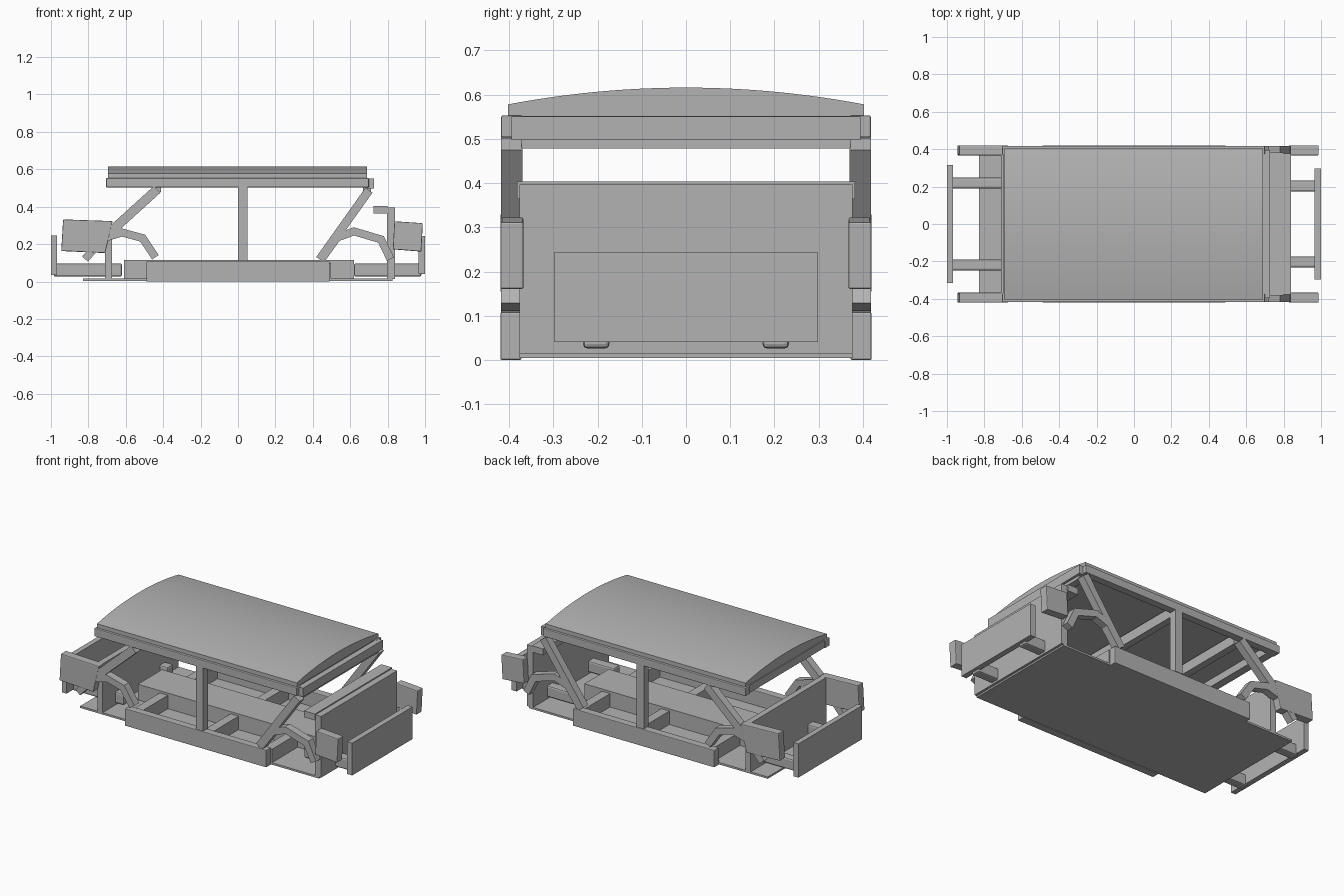
import bpy
import bmesh
from mathutils import Vector

cube = bpy.data.objects.get("Cube")
if cube:
    bpy.data.objects.remove(cube)

grey = bpy.data.materials.new("plain_grey")
grey.use_nodes = True
GREY = (0.45, 0.45, 0.45, 1)
grey.diffuse_color = GREY
grey.node_tree.nodes["Principled BSDF"].inputs["Base Color"].default_value = GREY


def prism(name, profile, axis, lo, hi, mirror=False, bevel=0.0):
    """Extrude a 2D profile along x or y; optionally mirror it to the other side."""
    bm = bmesh.new()
    rings = []
    for d in (lo, hi):
        rings.append([bm.verts.new((a, d, z) if axis == "y" else (d, a, z))
                      for a, z in profile])
    n = len(profile)
    for ring in rings:
        bm.faces.new(ring)
    for i in range(n):
        j = (i + 1) % n
        bm.faces.new((rings[0][i], rings[0][j], rings[1][j], rings[1][i]))
    bmesh.ops.recalc_face_normals(bm, faces=bm.faces)
    mesh = bpy.data.meshes.new(name)
    bm.to_mesh(mesh)
    bm.free()
    mesh.materials.append(grey)
    ob = bpy.data.objects.new(name, mesh)
    bpy.context.collection.objects.link(ob)
    if bevel:
        mod = ob.modifiers.new("soft_edges", "BEVEL")
        mod.width = bevel
        mod.segments = 2
    if mirror:
        mod = ob.modifiers.new("other_side", "MIRROR")
        mod.use_axis = (False, True, False)
    return ob


def box(name, x, y, z, mirror=False, bevel=0.0):
    rect = [(x[0], z[0]), (x[1], z[0]), (x[1], z[1]), (x[0], z[1])]
    return prism(name, rect, "y", y[0], y[1], mirror, bevel)


def bar(name, path, width, y):
    """Flat bar of constant width following a path in the side plane."""
    pts = [Vector(p) for p in path]
    left, right = [], []
    for i, p in enumerate(pts):
        sides = []
        for a, b in zip(pts[max(i - 1, 0):i + 1], pts[max(i - 1, 0) + 1:i + 2]):
            d = (b - a).normalized()
            sides.append(Vector((-d.y, d.x)))
        n = sum(sides, Vector((0, 0))).normalized()
        off = n * (width / 2 / n.dot(sides[0]))
        left.append(p + off)
        right.append(p - off)
    return prism(name, left + right[::-1], "y", y[0], y[1], mirror=True)


SIDE = (0.37, 0.418)

# Roof: shallow arched panel
W, EDGE, RISE, STEPS = 0.403, 0.578, 0.038, 24
arc = []
for i in range(STEPS + 1):
    t = 1 - 2 * i / STEPS
    arc.append((W * t, EDGE + RISE * (1 - t * t)))
roof = prism("roof", [(-W, 0.553), (W, 0.553)] + arc, "x", -0.695, 0.69)
bpy.ops.object.select_all(action="DESELECT")
roof.select_set(True)
bpy.context.view_layer.objects.active = roof
bpy.ops.object.shade_smooth_by_angle()

# Upper frame
box("roof_rail", (-0.705, 0.7), SIDE, (0.503, 0.553), True, 0.004)
box("front_header", (0.69, 0.727), (-0.395, 0.395), (0.497, 0.551))
box("rear_header", (-0.7, -0.65), (-0.372, 0.372), (0.505, 0.552))
for name, x in (("rear", -0.435), ("middle", 0.025), ("front", 0.69)):
    box(name + "_roof_crossbar", (x - 0.022, x + 0.022), (-0.372, 0.372),
        (0.478, 0.54))

# Pillars and wheel arch bars
box("centre_pillar", (0, 0.05), SIDE, (0.11, 0.51), True)
bar("rear_brace", [(-0.432, 0.493), (-0.71, 0.24)], 0.05, SIDE)
bar("front_brace", [(0.7, 0.488), (0.437, 0.118)], 0.046, SIDE)
bar("rear_arch", [(-0.818, 0.12), (-0.72, 0.232), (-0.62, 0.262),
                  (-0.51, 0.232), (-0.442, 0.13)], 0.042, SIDE)
bar("front_arch", [(0.45, 0.125), (0.53, 0.235), (0.62, 0.268),
                   (0.765, 0.225), (0.815, 0.12)], 0.042, SIDE)

# Floor, sills and floor stiffeners
box("floor", (-0.83, 0.825), (-0.376, 0.376), (0.004, 0.016))
box("sill", (-0.49, 0.49), (0.372, 0.42), (0, 0.108), True, 0.004)
box("tunnel", (-0.61, 0.62), (-0.12, 0.12), (0.008, 0.114))
for name, x in (("rear", -0.43), ("middle", 0.06), ("front", 0.47)):
    box(name + "_floor_crossbar", (x - 0.028, x + 0.028), (-0.376, 0.376),
        (0.01, 0.1))

# Bulkheads
box("rear_bulkhead", (-0.712, -0.675), (-0.376, 0.376), (0.014, 0.322))
box("front_bulkhead", (0.797, 0.84), (-0.376, 0.376), (0.014, 0.397))
box("cowl", (0.725, 0.8), (-0.382, 0.382), (0.364, 0.404))

# Corner crash blocks
prism("rear_block", [(-0.945, 0.163), (-0.71, 0.152), (-0.67, 0.323),
                     (-0.935, 0.332)], "y", 0.367, 0.42, True, 0.005)
prism("front_block", [(0.828, 0.172), (0.98, 0.16), (0.988, 0.312),
                      (0.836, 0.322)], "y", 0.367, 0.42, True, 0.005)

# Bumper rails and plates
box("rear_bumper_rail", (-0.985, -0.62), (0.19, 0.248), (0.026, 0.097), True, 0.01)
box("front_bumper_rail", (0.62, 0.98), (0.173, 0.233), (0.026, 0.097), True, 0.01)
box("rear_bumper_plate", (-1, -0.967), (-0.316, 0.316), (0.034, 0.245))
box("front_bumper_plate", (0.965, 1), (-0.298, 0.298), (0.041, 0.243))
